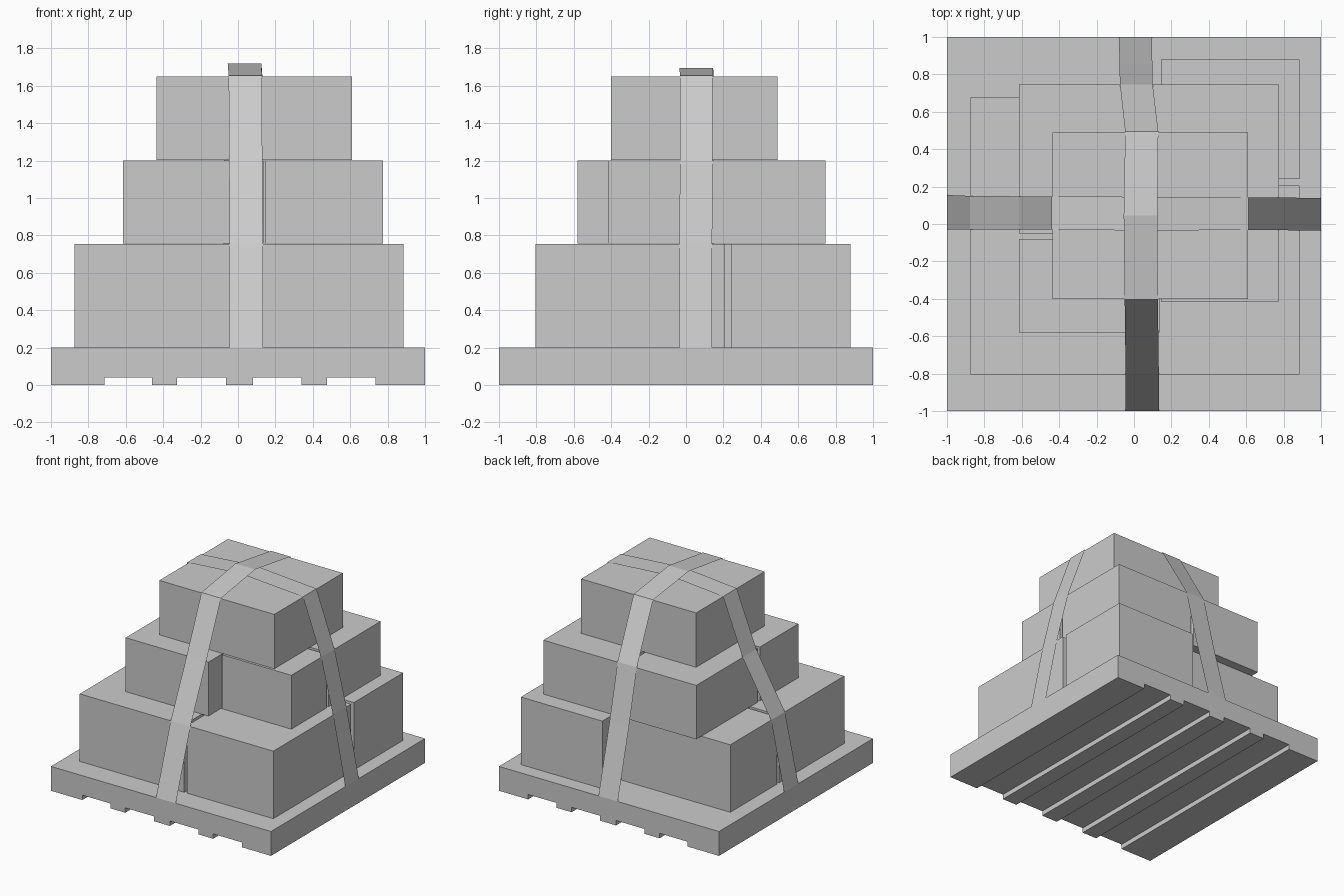
import bpy, bmesh

if "Cube" in bpy.data.objects:
    bpy.data.objects.remove(bpy.data.objects["Cube"])

def make(name, bm):
    me = bpy.data.meshes.new(name)
    bm.to_mesh(me)
    bm.free()
    ob = bpy.data.objects.new(name, me)
    bpy.context.collection.objects.link(ob)
    return ob

def box(name, x0, x1, y0, y1, z0, z1):
    bm = bmesh.new()
    bmesh.ops.create_cube(bm, size=1)
    bmesh.ops.scale(bm, vec=(x1 - x0, y1 - y0, z1 - z0), verts=bm.verts)
    bmesh.ops.translate(bm, vec=((x0 + x1) / 2, (y0 + y1) / 2, (z0 + z1) / 2), verts=bm.verts)
    return make(name, bm)

def strap(name, path, along_x):
    # path rows: position along strap, height, two side edges
    bm = bmesh.new()
    rows = []
    for t, z, a, b in path:
        pts = [(t, a, z), (t, b, z)] if along_x else [(b, t, z), (a, t, z)]
        rows.append([bm.verts.new(p) for p in pts])
    for (a, b), (c, d) in zip(rows, rows[1:]):
        bm.faces.new((a, c, d, b))
    return make(name, bm)

# Pallet: grooved profile extruded front to back
profile = [(-1, 0.2), (-1, 0)]
for x0, x1 in [(-0.715, -0.46), (-0.325, -0.065), (0.08, 0.34), (0.475, 0.735)]:
    profile += [(x0, 0), (x0, 0.04), (x1, 0.04), (x1, 0)]
profile += [(1, 0), (1, 0.2)]
bm = bmesh.new()
face = bm.faces.new([bm.verts.new((x, -1, z)) for x, z in profile])
side = bmesh.ops.extrude_face_region(bm, geom=[face])
bmesh.ops.translate(bm, vec=(0, 2, 0),
                    verts=[v for v in side["geom"] if isinstance(v, bmesh.types.BMVert)])
bmesh.ops.recalc_face_normals(bm, faces=bm.faces)
make("pallet", bm)

# Bottom layer: four boxes with narrow gaps
Z = (0.2, 0.755)
box("bottom_box_front_left", -0.875, 0.075, -0.805, 0.04, *Z)
box("bottom_box_front_right", 0.10, 0.885, -0.805, 0.205, *Z)
box("bottom_box_back_left", -0.875, 0.115, 0.07, 0.675, *Z)
box("bottom_box_back_right", 0.145, 0.885, 0.24, 0.88, *Z)

# Middle layer
Z = (0.757, 1.2)
box("middle_box_front_left", -0.615, 0.137, -0.58, -0.08, *Z)
box("middle_box_front_right", 0.145, 0.775, -0.415, 0.04, *Z)
box("middle_box_back_left", -0.615, 0.03, -0.05, 0.745, *Z)
box("middle_box_back_right", 0.055, 0.775, 0.07, 0.745, *Z)

# Top box
box("top_box", -0.435, 0.61, -0.4, 0.49, 1.203, 1.65)

# Straps: thin bands draped over the load
strap("strap_left_right", [
    (-1, 0.2, -0.03, 0.155), (-0.878, 0.757, -0.03, 0.15), (-0.618, 1.203, -0.03, 0.148),
    (-0.44, 1.655, -0.03, 0.148), (0.05, 1.695, -0.035, 0.145), (0.613, 1.655, -0.032, 0.143),
    (0.778, 1.203, -0.033, 0.142), (0.888, 0.757, -0.034, 0.14), (1, 0.2, -0.035, 0.14)], True)
strap("strap_front_back", [
    (-1, 0.2, -0.045, 0.135), (-0.808, 0.757, -0.046, 0.133), (-0.602, 1.203, -0.047, 0.13),
    (-0.403, 1.655, -0.05, 0.128), (0.045, 1.72, -0.055, 0.125), (0.494, 1.655, -0.047, 0.13),
    (0.745, 1.203, -0.075, 0.1), (0.852, 0.757, -0.078, 0.098), (1, 0.2, -0.08, 0.095)], False)
